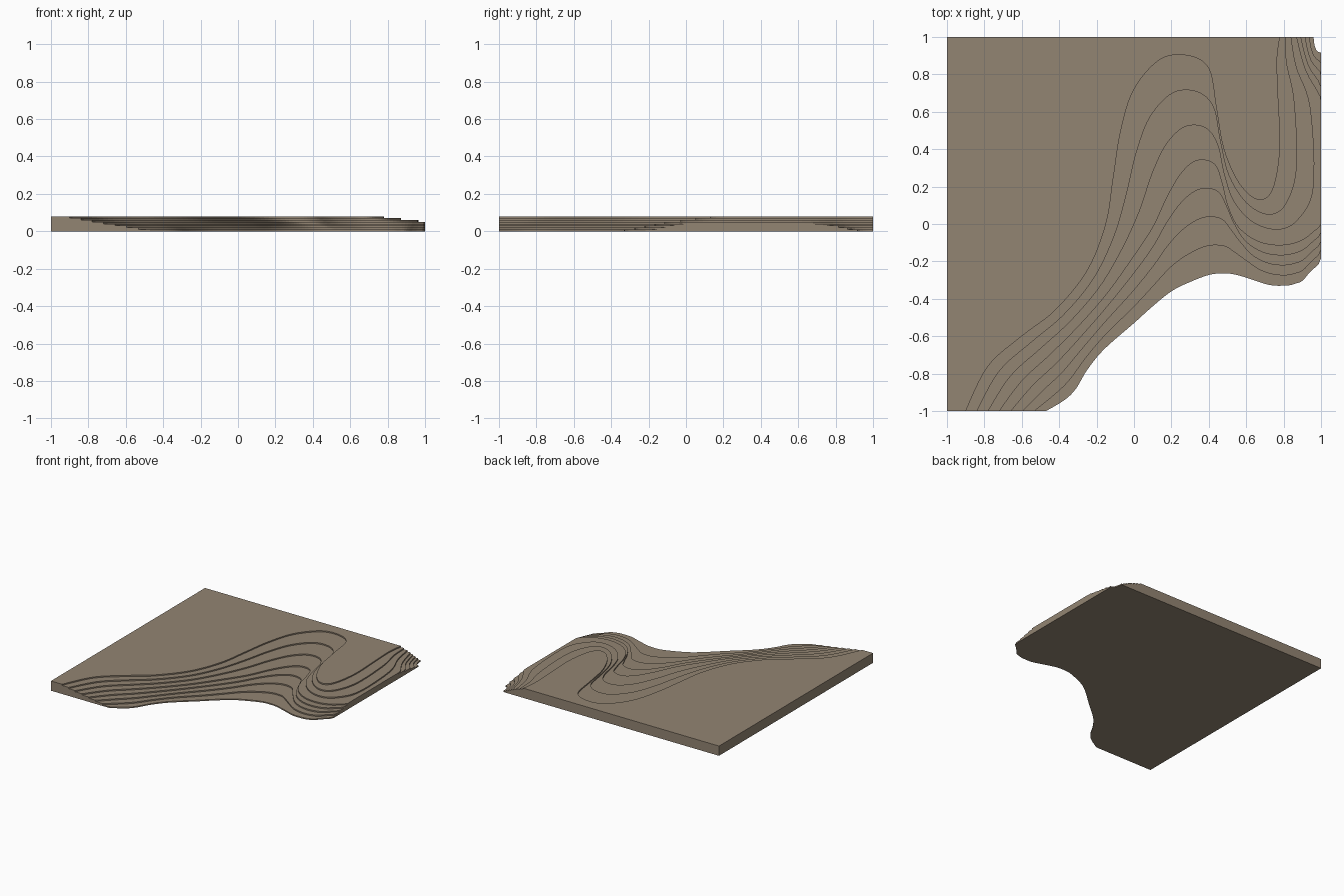
import bpy
import bmesh
from mathutils import Vector

LAYERS = 8
THICKNESS = 0.01
SAMPLES = 6

# Shoreline contours from the front edge to the back edge, matched point by point
LOW = [(-.47, -1), (-.37, -.94), (-.31, -.88), (-.25, -.78), (-.16, -.67), (0, -.53), (.1, -.44),
       (.2, -.36), (.3, -.31), (.41, -.27), (.5, -.265), (.56, -.275), (.64, -.3), (.72, -.325),
       (.79, -.33), (.86, -.32), (.93, -.27), (1.1, 0), (1.06, .8), (.975, .93), (.96, 1)]
MIDDLE = [(-.72, -1), (-.6, -.84), (-.45, -.7), (-.3, -.55), (-.15, -.38), (-.02, -.2), (.1, -.02),
          (.18, .15), (.26, .28), (.34, .34), (.43, .32), (.47, .22), (.5, .1), (.56, -.02),
          (.68, -.1), (.83, -.11), (.95, -.05), (1.05, .1), (1.03, .58), (.92, .82), (.87, 1)]
HIGH = [(-.9, -1), (-.78, -.76), (-.6, -.6), (-.42, -.46), (-.25, -.25), (-.15, 0), (-.11, .25),
        (-.07, .5), (0, .72), (.14, .88), (.29, .9), (.4, .83), (.44, .62), (.48, .4),
        (.56, .22), (.66, .13), (.74, .18), (.78, .4), (.77, .7), (.765, .88), (.78, 1)]
MIDDLE_LAYER = 4


def blend(first, second, factor):
    """Contour lying between two matched contours."""
    return [Vector(a).lerp(Vector(b), factor) for a, b in zip(first, second)]


def contour(layer):
    """Control points of one layer's shoreline."""
    if layer <= MIDDLE_LAYER:
        return blend(LOW, MIDDLE, layer / MIDDLE_LAYER)
    return blend(MIDDLE, HIGH, (layer - MIDDLE_LAYER) / (LAYERS - 1 - MIDDLE_LAYER))


def clamp(value):
    return max(-1.0, min(1.0, value))


def smooth_path(points):
    """Rounded path through the points, trimmed to the square plot."""
    padded = [points[0]] + points + [points[-1]]
    path = []
    for before, start, end, after in zip(padded, padded[1:], padded[2:], padded[3:]):
        leave, arrive = (end - before) / 2, (after - start) / 2
        for step in range(SAMPLES):
            t = step / SAMPLES
            bend = (leave * (1 - t) - arrive * t) * t * (1 - t)
            ease = t * t * (3 - 2 * t)
            path.append(start.lerp(end, ease) + bend)
    path.append(points[-1])
    return [(clamp(p.x), clamp(p.y)) for p in path]


def make_layer(layer, material):
    """Flat slab cut along its shoreline."""
    outline = smooth_path(contour(layer)) + [(-1, 1), (-1, -1)]
    bm = bmesh.new()
    verts = [bm.verts.new((x, y, layer * THICKNESS)) for x, y in outline]
    bmesh.ops.remove_doubles(bm, verts=verts, dist=0.00001)
    base = bm.faces.new([v for v in verts if v.is_valid])
    raised = bmesh.ops.extrude_face_region(bm, geom=[base], use_keep_orig=True)
    top = [item for item in raised["geom"] if isinstance(item, bmesh.types.BMVert)]
    bmesh.ops.translate(bm, verts=top, vec=(0, 0, THICKNESS))
    bmesh.ops.recalc_face_normals(bm, faces=bm.faces)
    mesh = bpy.data.meshes.new("terrain_layer")
    bm.to_mesh(mesh)
    bm.free()
    mesh.materials.append(material)
    slab = bpy.data.objects.new(f"terrain_layer_{layer + 1}", mesh)
    bpy.context.collection.objects.link(slab)


default_cube = bpy.data.objects.get("Cube")
if default_cube:
    bpy.data.objects.remove(default_cube, do_unlink=True)

# Single earthy board colour
board = bpy.data.materials.new("brown_board")
board.use_nodes = True
colour = (.29, .232, .17, 1)
board.diffuse_color = colour
board.node_tree.nodes["Principled BSDF"].inputs["Base Color"].default_value = colour

# Stack of terraces
for layer in range(LAYERS):
    make_layer(layer, board)
